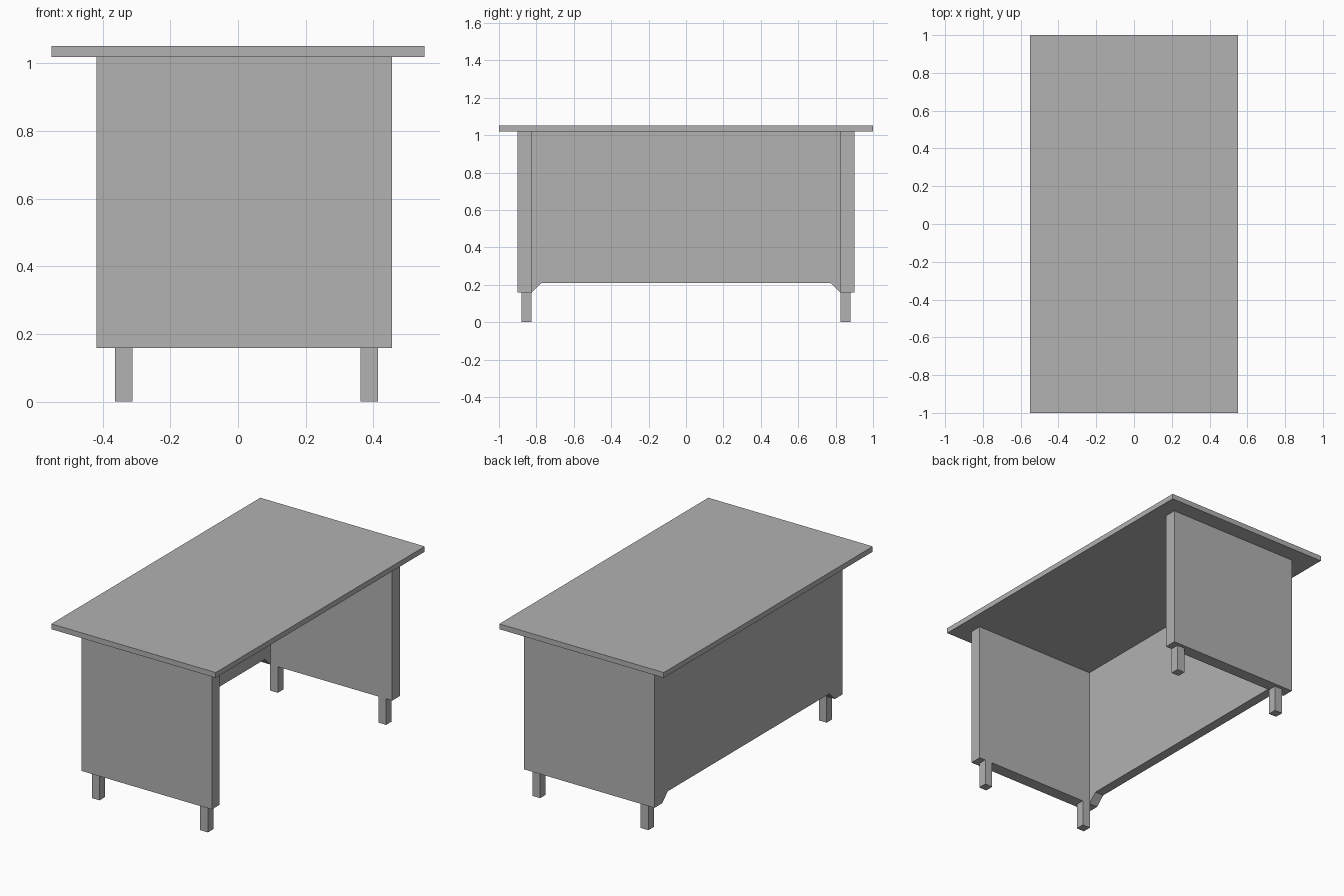
import bpy
import bmesh

cube = bpy.data.objects.get("Cube")
if cube:
    bpy.data.objects.remove(cube, do_unlink=True)

grey = bpy.data.materials.new("plain grey")
grey.use_nodes = True
color = (0.445, 0.445, 0.445, 1)
grey.diffuse_color = color
grey.node_tree.nodes["Principled BSDF"].inputs["Base Color"].default_value = color


def finish(name, bm):
    bmesh.ops.recalc_face_normals(bm, faces=bm.faces)
    mesh = bpy.data.meshes.new(name)
    bm.to_mesh(mesh)
    bm.free()
    mesh.materials.append(grey)
    obj = bpy.data.objects.new(name, mesh)
    bpy.context.collection.objects.link(obj)
    return obj


def extrude_x(name, outline, x0, x1):
    """Solid from a (y, z) outline, running from x0 to x1."""
    bm = bmesh.new()
    face = bm.faces.new([bm.verts.new((x0, y, z)) for y, z in outline])
    result = bmesh.ops.extrude_face_region(bm, geom=[face])
    verts = [v for v in result["geom"] if isinstance(v, bmesh.types.BMVert)]
    bmesh.ops.translate(bm, verts=verts, vec=(x1 - x0, 0, 0))
    return finish(name, bm)


def box(name, x0, x1, y0, y1, z0, z1):
    return extrude_x(name, [(y0, z0), (y1, z0), (y1, z1), (y0, z1)], x0, x1)


TOP, UNDER, BASE = 1.051, 1.019, 0.158   # heights of the slab and panel bottoms
BACK, OPEN = -0.419, 0.455               # closed and open long sides
INNER, OUTER = 0.826, 0.90               # end panel faces

# Overhanging desktop
box("desktop", -0.551, 0.551, -1, 1, UNDER, TOP)

# End panels, each on two short square legs
for side, label in ((-1, "front"), (1, "rear")):
    y0, y1 = sorted((side * INNER, side * OUTER))
    box(label + "_end_panel", BACK, OPEN, y0, y1, BASE, UNDER)
    y0, y1 = sorted((side * INNER, side * 0.879))
    for x, place in ((-0.364, "inner"), (0.362, "outer")):
        box(f"{label}_{place}_leg", x, x + 0.052, y0, y1, 0, BASE)

# Long modesty panel with slanted lower corners
outline = [(-INNER, UNDER), (-INNER, BASE), (-0.772, 0.21),
           (0.772, 0.21), (INNER, BASE), (INNER, UNDER)]
extrude_x("modesty_panel", outline, BACK, BACK + 0.058)
